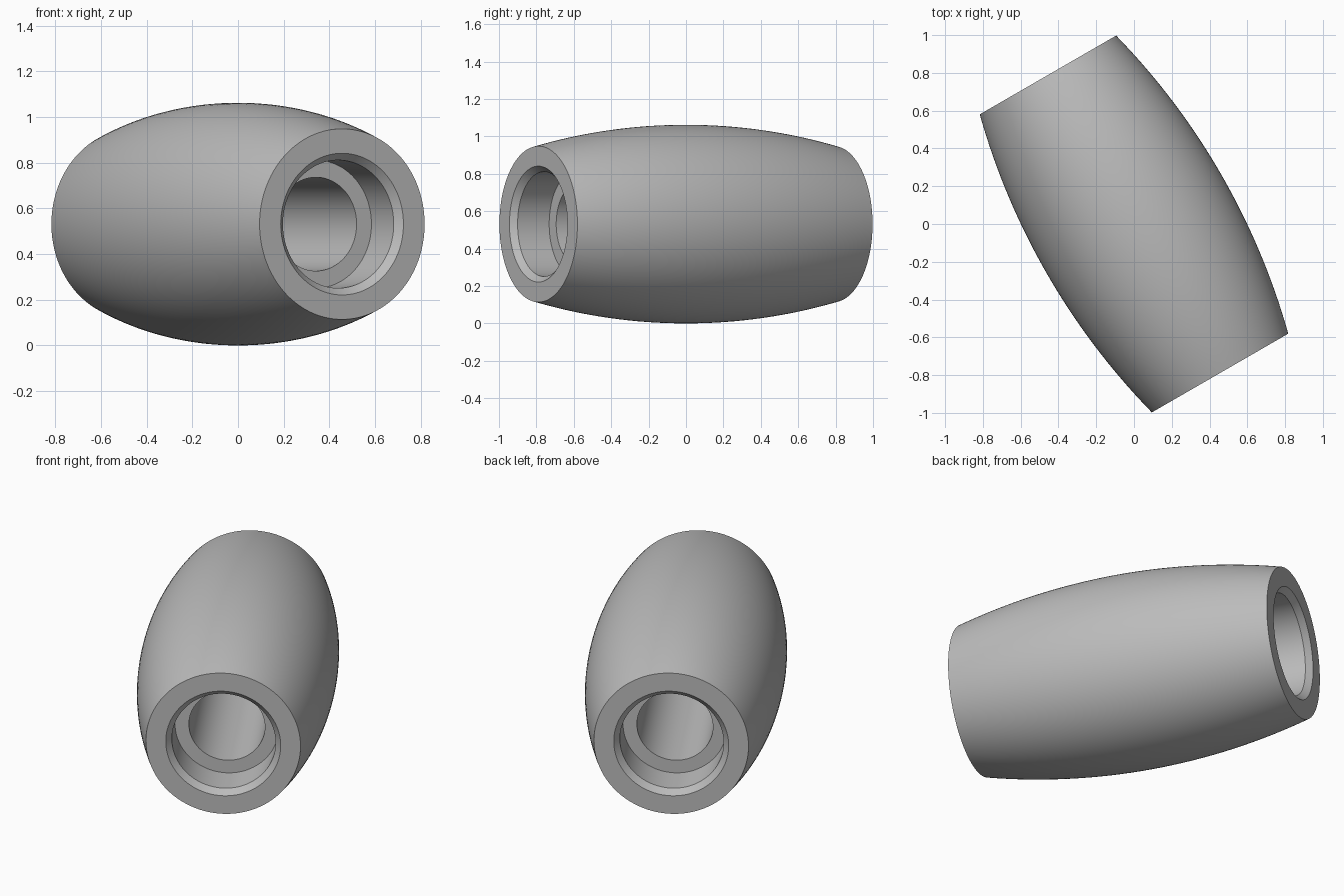
import bpy, bmesh, math
from mathutils import Matrix, Vector

cube = bpy.data.objects.get("Cube")
if cube:
    bpy.data.objects.remove(cube, do_unlink=True)

HALF, R_END, R_MID = 0.911, 0.417, 0.531
R_RIM, R_COUNTER, R_BORE = 0.31, 0.28, 0.205
CHAMFER, DEPTH = 0.033, 0.228
ARC_STEPS, SEGMENTS = 32, 128

# Single grey material
grey = bpy.data.materials.new("grey")
grey.use_nodes = True
colour = (0.5, 0.5, 0.5, 1)
grey.diffuse_color = colour
grey.node_tree.nodes["Principled BSDF"].inputs["Base Color"].default_value = colour

# Bulging outer wall: a circular arc from end to end
sag = R_MID - R_END
arc_radius = (HALF ** 2 + sag ** 2) / (2 * sag)
outer = []
for i in range(ARC_STEPS + 1):
    t = -HALF + 2 * HALF * i / ARC_STEPS
    outer.append((R_MID - arc_radius + math.sqrt(arc_radius ** 2 - t ** 2), t))

# Chamfered counterbore and through hole, mirrored to both ends
socket = [(R_RIM, HALF), (R_COUNTER, HALF - CHAMFER),
          (R_COUNTER, HALF - DEPTH), (R_BORE, HALF - DEPTH)]
profile = outer + socket + [(r, -t) for r, t in reversed(socket)]

# Revolve the closed profile around the long axis
bm = bmesh.new()
verts = [bm.verts.new((r, 0, t)) for r, t in profile]
edges = [bm.edges.new((v, verts[i - 1])) for i, v in enumerate(verts)]
bmesh.ops.spin(bm, geom=verts + edges, cent=(0, 0, 0), axis=(0, 0, 1),
               angle=2 * math.pi, steps=SEGMENTS)
bmesh.ops.remove_doubles(bm, verts=bm.verts, dist=1e-4)
bmesh.ops.recalc_face_normals(bm, faces=bm.faces)

# Lay the barrel down, turned 30 degrees about the vertical
bm.transform(Matrix.Translation(Vector((0, 0, R_MID)))
             @ Matrix.Rotation(math.radians(30), 4, 'Z')
             @ Matrix.Rotation(math.radians(90), 4, 'X'))

mesh = bpy.data.meshes.new("barrel_sleeve")
bm.to_mesh(mesh)
bm.free()
mesh.materials.append(grey)
barrel = bpy.data.objects.new("barrel_sleeve", mesh)
bpy.context.collection.objects.link(barrel)
bpy.context.view_layer.objects.active = barrel
barrel.select_set(True)
bpy.ops.object.shade_smooth_by_angle(angle=math.radians(30))
